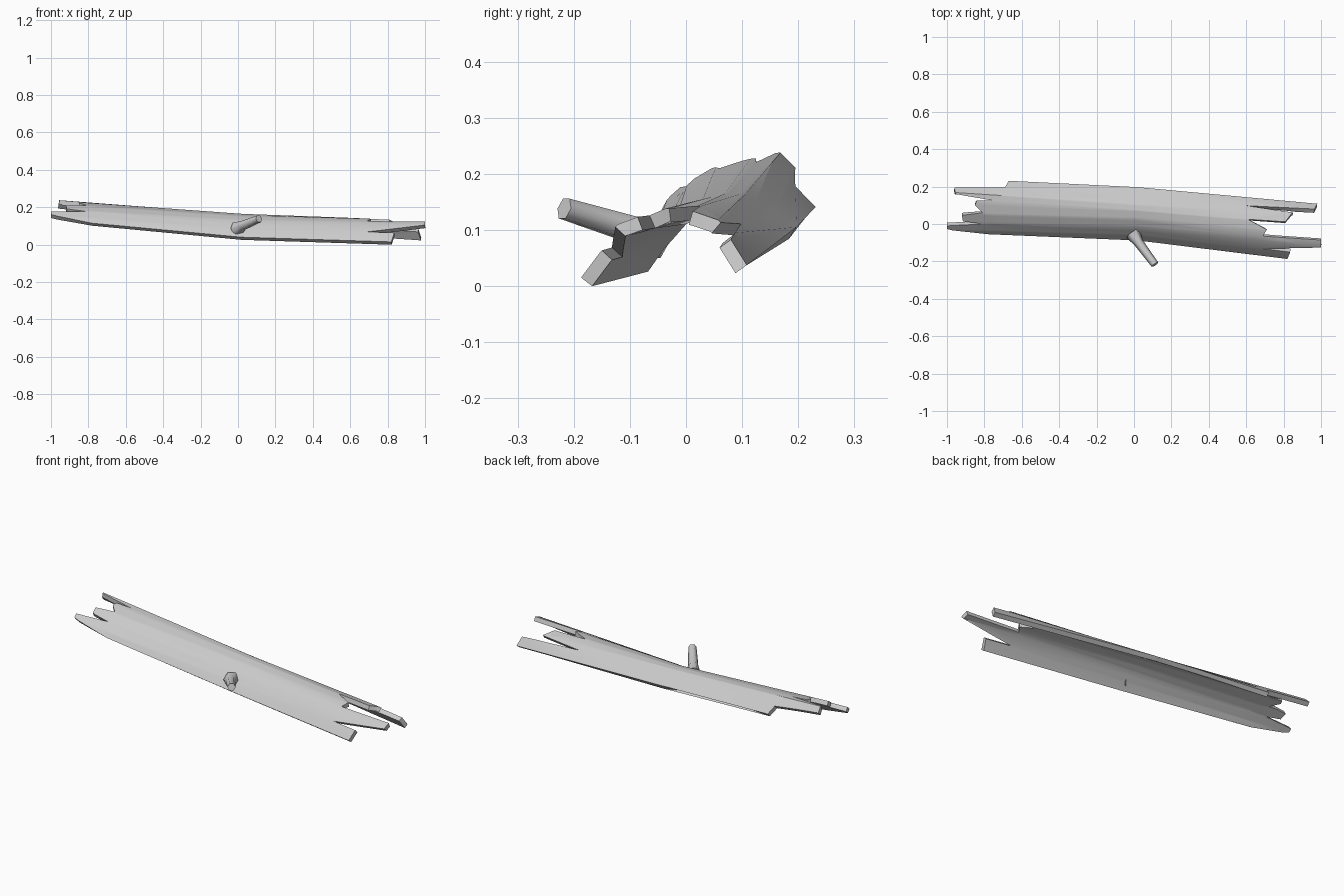
import bpy, bmesh, math
from mathutils import Vector

if "Cube" in bpy.data.objects:
    bpy.data.objects.remove(bpy.data.objects["Cube"], do_unlink=True)

bark = bpy.data.materials.new("grey bark")
bark.use_nodes = True
colour = (0.6, 0.6, 0.6, 1)
bark.diffuse_color = colour
bark.node_tree.nodes["Principled BSDF"].inputs["Base Color"].default_value = colour

# Outer (y, z) cross-sections of the half log, front edge to back edge
STATIONS = [-0.75, 0.02, 0.8]
SECTIONS = [
    [(-.056, .112), (-.04, .137), (0, .175), (.05, .204), (.11, .22), (.155, .222), (.19, .19), (.235, .145)],
    [(-.088, .04), (-.06, .08), (-.015, .13), (.03, .155), (.07, .165), (.105, .163), (.15, .134), (.197, .105)],
    [(-.185, .015), (-.15, .06), (-.10, .114), (-.045, .136), (.005, .136), (.06, .12), (.09, .095), (.125, .05)],
]
RAILS = len(SECTIONS[0])


def section(x):
    i = 0 if x < STATIONS[1] else 1
    t = (x - STATIONS[i]) / (STATIONS[i + 1] - STATIONS[i])
    return [Vector(a).lerp(Vector(b), t) for a, b in zip(SECTIONS[i], SECTIONS[i + 1])]


def rail_at(x, y):
    pts = section(x)
    for j in range(RAILS - 1):
        if y <= pts[j + 1].x:
            return max(0, j + (y - pts[j].x) / (pts[j + 1].x - pts[j].x))
    return RAILS - 1


def surface(x, s):
    pts = section(x)
    j = min(int(s), RAILS - 2)
    p = pts[j].lerp(pts[j + 1], s - j)
    return Vector((x, p.x, p.y))


def finish(bm, name):
    mesh = bpy.data.meshes.new(name)
    bm.to_mesh(mesh)
    bm.free()
    obj = bpy.data.objects.new(name, mesh)
    bpy.context.collection.objects.link(obj)
    mesh.materials.append(bark)
    bpy.ops.object.select_all(action='DESELECT')
    bpy.context.view_layer.objects.active = obj
    obj.select_set(True)
    return obj


# Splintered outline seen from above: front edge, right teeth, back edge, left teeth
OUTLINE = [
    (-.78, -.055), (.02, -.088), (.82, -.187), (.835, -.15), (.69, -.132), (1, -.126), (1, -.086),
    (.69, -.065), (.71, -.03), (.61, .025), (.81, .012), (.85, .062), (.6, .098), (.965, .08), (.98, .116),
    (.02, .197), (-.25, .184), (-.67, .235), (-.69, .195), (-.96, .195), (-.955, .16), (-.75, .125),
    (-.84, .125), (-.85, .1), (-.81, .06), (-.92, .047), (-.915, .015), (-.81, 0), (-1, -.01), (-1, -.027),
]
bm = bmesh.new()
face = bm.faces.new([bm.verts.new((x, rail_at(x, y), 0)) for x, y in OUTLINE])
bmesh.ops.triangulate(bm, faces=[face])


def slice_at(co, normal):
    geom = bm.verts[:] + bm.edges[:] + bm.faces[:]
    bmesh.ops.bisect_plane(bm, geom=geom, dist=1e-5, plane_co=co, plane_no=normal)


for s in range(1, RAILS - 1):
    slice_at((0, s, 0), (0, 1, 0))
for x in STATIONS:
    slice_at((x, 0, 0), (1, 0, 0))
for v in bm.verts:
    v.co = surface(v.co.x, v.co.y)
bm.normal_update()
for f in bm.faces:
    if f.normal.z < 0:
        f.normal_flip()
log = finish(bm, "hollow_log")
solid = log.modifiers.new("thickness", 'SOLIDIFY')
solid.thickness = 0.025
solid.offset = -1
bpy.ops.object.modifier_apply(modifier=solid.name)
bpy.ops.object.shade_smooth_by_angle(angle=math.radians(40))

# Broken twig: flared six-sided rings along a bent path
bm = bmesh.new()
PATH = [((-.005, -.05, .085), .042), ((.025, -.1, .102), .026), ((.112, -.217, .138), .021)]
axis = (Vector(PATH[2][0]) - Vector(PATH[0][0])).normalized()
side = axis.cross(Vector((0, 0, 1))).normalized()
up = side.cross(axis)
rings = []
for centre, radius in PATH:
    angles = [math.tau * k / 6 for k in range(6)]
    rings.append([bm.verts.new(Vector(centre) + radius * (side * math.cos(a) + up * math.sin(a))) for a in angles])
for a, b in zip(rings, rings[1:]):
    for k in range(6):
        n = (k + 1) % 6
        bm.faces.new((a[k], a[n], b[n], b[k]))
bm.faces.new(rings[0])
bm.faces.new(rings[-1])
bmesh.ops.recalc_face_normals(bm, faces=bm.faces[:])
finish(bm, "twig")
bpy.ops.object.shade_smooth_by_angle(angle=math.radians(65))
